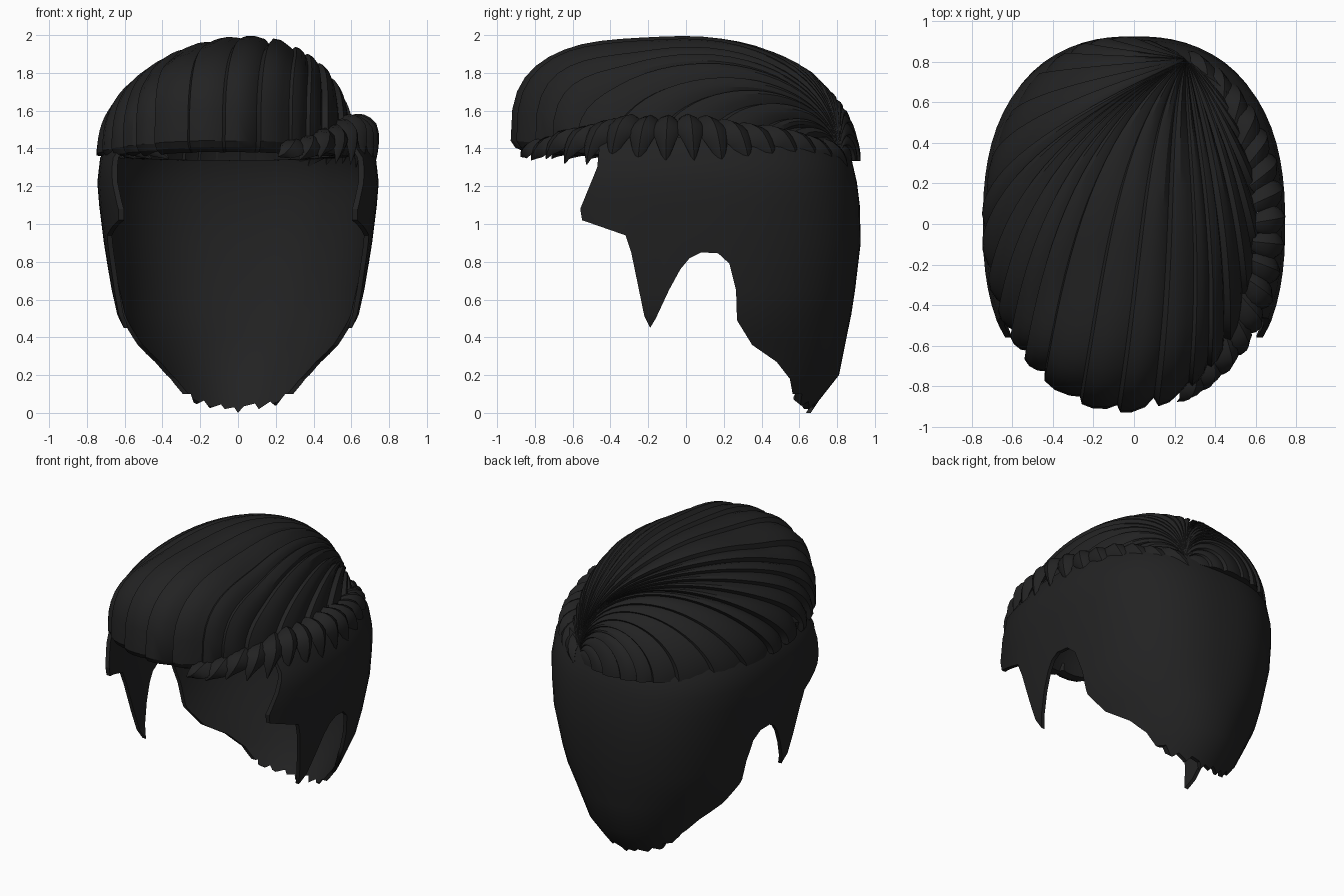
import bpy, bmesh, math, random
from mathutils import Vector

if "Cube" in bpy.data.objects:
    bpy.data.objects.remove(bpy.data.objects["Cube"])

random.seed(4)
hair = bpy.data.materials.new("charcoal hair")
hair.diffuse_color = (0.0160, 0.0160, 0.0163, 1)
hair.use_nodes = True
hair.node_tree.nodes["Principled BSDF"].inputs["Base Color"].default_value = hair.diffuse_color


def finish(name, bm, angle=30):
    """Turn a bmesh into a smooth-shaded hair object."""
    bmesh.ops.remove_doubles(bm, verts=bm.verts, dist=0.0005)
    bmesh.ops.recalc_face_normals(bm, faces=bm.faces)
    me = bpy.data.meshes.new(name)
    bm.to_mesh(me)
    bm.free()
    ob = bpy.data.objects.new(name, me)
    bpy.context.collection.objects.link(ob)
    me.materials.append(hair)
    smooth(ob, angle)
    return ob


def smooth(ob, angle):
    bpy.ops.object.select_all(action='DESELECT')
    ob.select_set(True)
    bpy.context.view_layer.objects.active = ob
    bpy.ops.object.shade_smooth_by_angle(angle=math.radians(angle))


def skin(bm, rows, close_u=False, close_v=False):
    """Join rows of points with quads."""
    vs = [[bm.verts.new(p) for p in row] for row in rows]
    n, m = len(vs), len(vs[0])
    for i in range(n if close_u else n - 1):
        for j in range(m if close_v else m - 1):
            a, b = vs[i], vs[(i + 1) % n]
            k = (j + 1) % m
            bm.faces.new((a[j], a[k], b[k], b[j]))
    return vs


def prism(name, outline, place):
    """Extruded cutter from a 2D outline."""
    bm = bmesh.new()
    ends = [[bm.verts.new(place(p, s)) for p in outline] for s in (-1.5, 1.5)]
    n = len(outline)
    for e in ends:
        bm.faces.new(e)
    for i in range(n):
        j = (i + 1) % n
        bm.faces.new((ends[0][i], ends[0][j], ends[1][j], ends[1][i]))
    ob = finish(name, bm)
    ob.hide_render = True
    return ob


# Close-cropped sides and back: lofted shell (z, half width, half depth)
LEVELS = [(0, .40, .66), (.06, .43, .70), (.2, .495, .81), (.4, .595, .85),
          (.52, .645, .875), (.65, .67, .895), (.9, .71, .925), (1.1, .735, .92),
          (1.22, .745, .905), (1.35, .73, .875), (1.46, .66, .81)]
SEG = 72


def ring(z, a, b):
    pts = []
    for i in range(SEG):
        c, s = math.cos(math.tau * i / SEG), math.sin(math.tau * i / SEG)
        up = max(0, min(1, (z - .3) / .5))
        n = 2.06 + up * .38
        k = (abs(c) ** n + abs(s) ** n) ** (-1 / n)
        pts.append((a * c * k, b * s * k, z))
    return pts


WALL = .025
bm = bmesh.new()
outer = [ring(*l) for l in LEVELS]
inner = [ring(z, a - WALL, b - WALL) for z, a, b in reversed(LEVELS)]
skin(bm, outer + inner, close_u=True, close_v=True)
cap = finish("cropped_sides_and_back", bm)

# Hairline outlines: sideburn and ear arch from the side, ragged nape from the front
side_line = [(-.45, 1.5), (-.47, 1.3), (-.56, 1.08), (-.55, 1.02), (-.32, .94), (-.29, .85),
             (-.22, .51), (-.19, .45), (-.16, .5), (-.09, .65), (-.03, .76), (.02, .82),
             (.08, .85), (.17, .845), (.23, .79), (.265, .65), (.27, .49), (.35, .36),
             (.48, .27), (.55, .18), (.57, .07), (.62, .03), (.65, -.1), (1.2, -.1), (1.2, 1.5)]
nape = [(-1, 1.6), (-1, .1), (-.25, .1), (-.23, .04), (-.18, .065), (-.15, .025), (-.09, .045),
        (-.07, .02), (-.02, .03), (0, .0), (.03, .035), (.09, .05), (.11, .02), (.17, .06),
        (.2, .035), (.25, .1), (1, .1), (1, 1.6)]
cutters = [prism("hairline_cutter", side_line, lambda p, s: (s, p[0], p[1])),
           prism("nape_cutter", nape, lambda p, s: (p[0], s, p[1]))]
for c in cutters:
    m = cap.modifiers.new("trim", 'BOOLEAN')
    m.operation, m.solver, m.object = 'INTERSECT', 'EXACT', c
dg = bpy.context.evaluated_depsgraph_get()
trimmed = bpy.data.meshes.new_from_object(cap.evaluated_get(dg))
cap.modifiers.clear()
cap.data = trimmed
cap.data.materials.clear()
cap.data.materials.append(hair)
for c in cutters:
    bpy.data.objects.remove(c)
smooth(cap, 35)

# Swept top: strands fan from the crown whorl over a dome to its rim
WHORL, STRANDS, STEPS = math.radians(62), 28, 28
CENTRE = Vector((0, 0, 1.39))


def dome(p, q):
    r = min(1, math.hypot(p, q))
    f = max(0, min(1, -q * 1.5 + .1 - .9 * abs(p)))
    n = 2 + 1.0 * f * f * (3 - 2 * f)
    rim = 1.365 + .075 * max(0, -q) - .03 * max(0, q)
    return Vector((.68 * p - .06 + .1 * (1 - r * r), .92 * q,
                   rim + (1.99 - rim) * (1 - r ** n) ** (1 / n)))


bm = bmesh.new()
rows = []
edges = [0]
for i in range(STRANDS):
    edges.append(edges[-1] + random.uniform(.6, 1.4))
for i in range(STRANDS):
    height = random.uniform(.6, 1.25)
    for f, lift in ((0, -1), (.1, .3), (.4, .4), (.75, -.15)):
        u = (edges[i] + f * (edges[i + 1] - edges[i])) / edges[-1]
        ang = WHORL + math.radians(3 + 354 * u)
        w, e = (Vector((math.cos(a), math.sin(a))) for a in (WHORL, ang))
        # strands leave the whorl sideways, then run forward side by side
        bow = math.sin(math.pi * u) ** 2
        ctrl = Vector((e.x * .8 - .12 * bow, max(.45, (w.y + e.y) / 2)))
        ctrl = ctrl.lerp((w + e) / 2, 1 - min(1, 2.2 * bow))
        calm = .45 if u < .3 else 1
        row = []
        for k in range(STEPS + 1):
            v = (1 - math.cos(math.pi * k / STEPS)) / 2
            d = w * (1 - v) ** 2 + ctrl * 2 * v * (1 - v) + e * v * v
            if d.length > 1:
                d.normalize()
            amp = 1 + .036 * lift * height * calm * min(1, 5 * v)
            row.append(CENTRE + (dome(*d) - CENTRE) * amp)
        # rounded lower lip, then the smooth hollow over the scalp
        t, base = row[STEPS], dome(*e)
        for s, dz in ((.975, -.035), (.92, -.06), (.87, -.055)):
            row.append(Vector((t.x * s, t.y * s, max(t.z + dz, min(t.z, 1.36)))))
        for s, z in ((.84, 1.43), (.78, 1.52), (.65, 1.62), (.45, 1.70), (.22, 1.74), (0, 1.75)):
            row.append(Vector((base.x * s, base.y * s, z)))
        rows.append(row)
skin(bm, rows, close_u=True)
finish("swept_top", bm, 28)


# Tapered locks along the parting
def lock(bm, pts, across, width, thick):
    """Leaf-shaped lock along a quadratic arc, with a ridged cross-section."""
    a, b, c = pts
    rows = []
    for k in range(9):
        t = k / 8
        p = a * (1 - t) ** 2 + b * 2 * t * (1 - t) + c * t * t
        tan = ((b - a) * (1 - t) + (c - b) * t).normalized()
        side = (across - tan * across.dot(tan)).normalized()
        out = side.cross(tan)
        if out.dot(Vector((p.x, p.y, .2))) < 0:
            out = -out
        s = max(.04, (.55 + 1.5 * t) * (1 - t ** 2.2) if t < .5 else 1.3 * (1 - t ** 2.2) + .02)
        rows.append([p + side * x * width * s + out * y * thick * s for x, y in
                     ((-1, -.2), (-.6, .6), (.1, 1), (.7, .45), (1, -.3), (0, -.8))])
    vs = skin(bm, rows, close_v=True)
    bm.faces.new(vs[0])
    bm.faces.new(vs[-1])


bm = bmesh.new()
COUNT = 16
for i in range(COUNT):
    g = i / (COUNT - 1)
    phi = math.radians(-62 + 118 * g)
    j = random.uniform(-.02, .02)
    top = 1.42 + .13 * min(1, 3.2 * g) - .12 * max(0, g - .6) / .4
    lean = math.radians(-11 + 24 * g)

    def at(angle, s, z):
        return Vector((.70 * s * math.cos(angle), .88 * s * math.sin(angle), z))
    low = 1.36 - .05 * min(1, 3 * g) + j
    across = Vector((-.70 * math.sin(phi), .88 * math.cos(phi), 0))
    lock(bm, (at(phi - lean * .5, .84, top), at(phi + lean * .3, 1.05, top + .01 + j),
              at(phi + lean, 1.04, low)), across, .072, .042)
finish("parting_locks", bm, 35)

# Lower locks of the front left corner
bm = bmesh.new()
for i in range(4):
    phi = math.radians(196 + 10 * i)
    pt = [Vector((.70 * s * math.cos(phi + d), .87 * s * math.sin(phi + d), z))
          for s, d, z in ((.95, -.12, 1.47), (1.04, .02, 1.44), (.97, .2, 1.345))]
    lock(bm, pt, Vector((0, .3, 1)), .06, .035)
finish("left_corner_locks", bm, 35)
